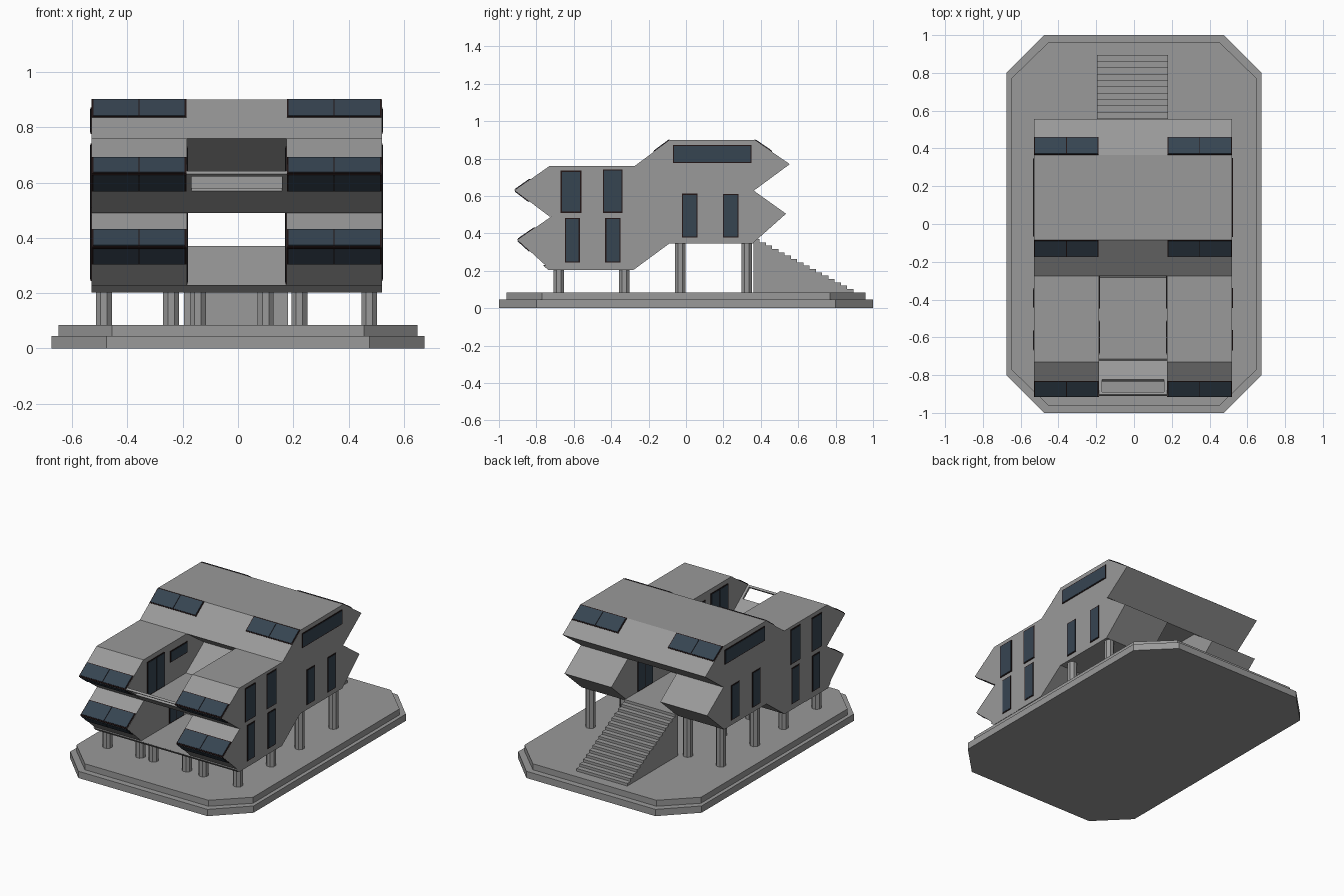
import bpy, bmesh, math
from mathutils import Vector

if "Cube" in bpy.data.objects:
    bpy.data.objects.remove(bpy.data.objects["Cube"])

CX = -0.005            # house centre line
IN, OUT = 0.18, 0.525  # inner and outer wing walls, measured from CX


def material(name, rgb):
    m = bpy.data.materials.new(name)
    m.diffuse_color = (*rgb, 1)
    m.use_nodes = True
    m.node_tree.nodes["Principled BSDF"].inputs["Base Color"].default_value = m.diffuse_color
    return m


CONCRETE = material("concrete grey", (0.32, 0.32, 0.32))
GLASS = material("blue grey glass", (0.037, 0.058, 0.083))
FRAME = material("dark frame", (0.016, 0.008, 0.008))


def extrude(name, pts, depth, mat):
    """Extrude a closed loop of 3D points along a vector."""
    bm = bmesh.new()
    f = bm.faces.new([bm.verts.new(p) for p in pts])
    r = bmesh.ops.extrude_face_region(bm, geom=[f])
    vs = [g for g in r["geom"] if isinstance(g, bmesh.types.BMVert)]
    bmesh.ops.translate(bm, vec=Vector(depth), verts=vs)
    bmesh.ops.recalc_face_normals(bm, faces=bm.faces)
    me = bpy.data.meshes.new(name)
    bm.to_mesh(me)
    bm.free()
    me.materials.append(mat)
    ob = bpy.data.objects.new(name, me)
    bpy.context.collection.objects.link(ob)
    return ob


def prism(name, yz, x0, x1, mat=CONCRETE):
    return extrude(name, [(x0, y, z) for y, z in yz], (x1 - x0, 0, 0), mat)


def box(name, x, y, z, mat=CONCRETE):
    return prism(name, [(y[0], z[0]), (y[1], z[0]), (y[1], z[1]), (y[0], z[1])], x[0], x[1], mat)


def slab_on_slope(name, a, b, t0, t1, x0, x1, thick, mat=CONCRETE):
    """Plate lying on the slope a-b (yz points), raised to its left by thick."""
    a, b = Vector(a), Vector(b)
    d = (b - a).normalized()
    n = Vector((-d.y, d.x)) * thick
    p, q = a.lerp(b, t0), a.lerp(b, t1)
    prism(name, [p, q, q + n, p + n], x0, x1, mat)


# Two-step plinth with cut corners
def plinth(name, hx, hy, cx, cy, z, h):
    q = [(cx, -hy), (hx, -cy), (hx, cy), (cx, hy), (-cx, hy), (-hx, cy), (-hx, -cy), (-cx, -hy)]
    extrude(name, [(x, y, z) for x, y in q], (0, 0, h), CONCRETE)


plinth("plinth_lower", 0.675, 1.0, 0.475, 0.8, 0, 0.045)
plinth("plinth_upper", 0.65, 0.96, 0.455, 0.77, 0.045, 0.04)

# Wings: two stacked zigzag storeys on each side
UPPER = [(-.915, .63), (-.73, .76), (-.275, .76), (-.085, .9), (.365, .9),
         (.555, .77), (.365, .63), (-.085, .63), (-.275, .49), (-.73, .49)]
LOWER = [(-.90, .365), (-.72, .49), (-.275, .49), (-.085, .63), (.36, .63),
         (.535, .505), (.355, .345), (-.09, .345), (-.28, .205), (-.725, .205)]
for side, s in (("left", -1), ("right", 1)):
    prism(f"{side}_wing_upper", UPPER, CX + s * IN, CX + s * OUT)
    prism(f"{side}_wing_lower", LOWER, CX + s * IN, CX + s * OUT)

# Centre: upper room at the back with a leaning front wall
prism("centre_upper_room", [(-.275, .76), (-.085, .9), (.365, .9), (.555, .77),
                            (.365, .63), (-.085, .63)], CX - IN, CX + IN)
# Centre: upper terrace floor rising to the room
prism("upper_terrace_floor", [(-.73, .49), (-.275, .49), (-.085, .63), (-.085, .642),
                              (-.283, .502), (-.715, .502)], CX - IN, CX + IN)
# Centre: lower passage floor and its front lip
prism("lower_passage_floor", [(-.73, .205), (-.28, .205), (-.09, .345), (.36, .345), (.36, .37),
                              (-.09, .37), (-.28, .23), (-.762, .23)], CX - IN, CX + IN)
prism("front_lip", [(-.735, .203), (-.5, .203), (-.5, .229), (-.765, .229)], CX - OUT, CX + OUT)

# Terrace parapet with an open slot
A, B = (-.73, .49), (-.91, .63)
slab_on_slope("parapet_panel", A, B, 0, .57, CX - IN, CX + IN, -.014)
slab_on_slope("parapet_rail", A, B, .94, 1, CX - IN, CX + IN, -.014)
for s in (-1, 1):
    slab_on_slope("parapet_post", A, B, .57, .94, CX + s * (IN - .016), CX + s * IN, -.014)

# Pillars, eight-sided
def pillar(x, y, top):
    ring = [(x + .031 * math.cos(a), y + .031 * math.sin(a), .085)
            for a in (math.pi / 8 + i * math.pi / 4 for i in range(8))]
    extrude("pillar", ring, (0, 0, top - .085), CONCRETE)


for y, top in ((-.68, .206), (-.33, .206), (-.03, .346), (.325, .346)):
    for x in (-.485, -.242, .222, .475):
        pillar(x, y, top)
for x in (-.145, .1):
    pillar(x, -.68, .206)

# Back stairs as one solid stepped profile
N = 16
y0, y1, z0, z1 = .36, .895, .085, .37
steps = [(y0, z0), (y0, z1)]
for i in range(N):
    y = y0 + (y1 - y0) * (i + 1) / N
    steps += [(y, z1 - (z1 - z0) * i / N), (y, z1 - (z1 - z0) * (i + 1) / N)]
prism("back_stairs", steps[:-1] + [(y1, z0)], -.195, .18)

# Sloped two-pane windows on the wings
SLOPES = {
    "upper_front_window_top": ((-.915, .63), (-.83, .69)),
    "upper_front_window_bottom": ((-.836, .57), (-.915, .63)),
    "lower_front_window_top": ((-.90, .365), (-.806, .43)),
    "lower_front_window_bottom": ((-.834, .305), (-.90, .365)),
    "roof_window": ((-.173, .835), (-.085, .9)),
    "back_window": ((.365, .9), (.46, .835)),
}
for name, (a, b) in SLOPES.items():
    for s in (-1, 1):
        slab_on_slope(name + "_frame", a, b, 0, 1, CX + s * (IN + .002), CX + s * (OUT - .001), .003, FRAME)
        mid = (IN + OUT) / 2
        for lo, hi in ((IN + .008, mid - .002), (mid + .002, OUT - .007)):
            slab_on_slope(name + "_pane", a, b, .05, .95, CX + s * lo, CX + s * hi, .006, GLASS)


# Upright windows and doors on the wing walls, mirrored left and right
def wall_window(name, wall, out, y, z, panes=1):
    e = .006
    for s in (-1, 1):
        x = CX + s * wall
        box(name + "_frame", (x, x + s * out * .003), y, z, FRAME)
        w = (y[1] - y[0] - e) / panes
        for i in range(panes):
            ya = y[0] + e + i * w
            box(name + "_pane", (x, x + s * out * .005), (ya, ya + w - e), (z[0] + e, z[1] - e), GLASS)


for y, z in (((-.67, -.56), (.51, .735)), ((-.445, -.34), (.51, .742)),
             ((-.648, -.568), (.243, .482)), ((-.432, -.35), (.243, .482)),
             ((-.022, .062), (.378, .612)), ((.198, .282), (.378, .61)),
             ((-.07, .35), (.775, .872))):
    wall_window("side_window", OUT, 1, y, z)
wall_window("terrace_door", IN, -1, (-.69, -.51), (.503, .73), 2)
wall_window("terrace_window", IN, -1, (-.45, -.27), (.635, .71))
wall_window("passage_front_door", IN, -1, (-.46, -.31), (.232, .43), 2)
wall_window("passage_back_door", IN, -1, (.1, .26), (.371, .57), 2)
